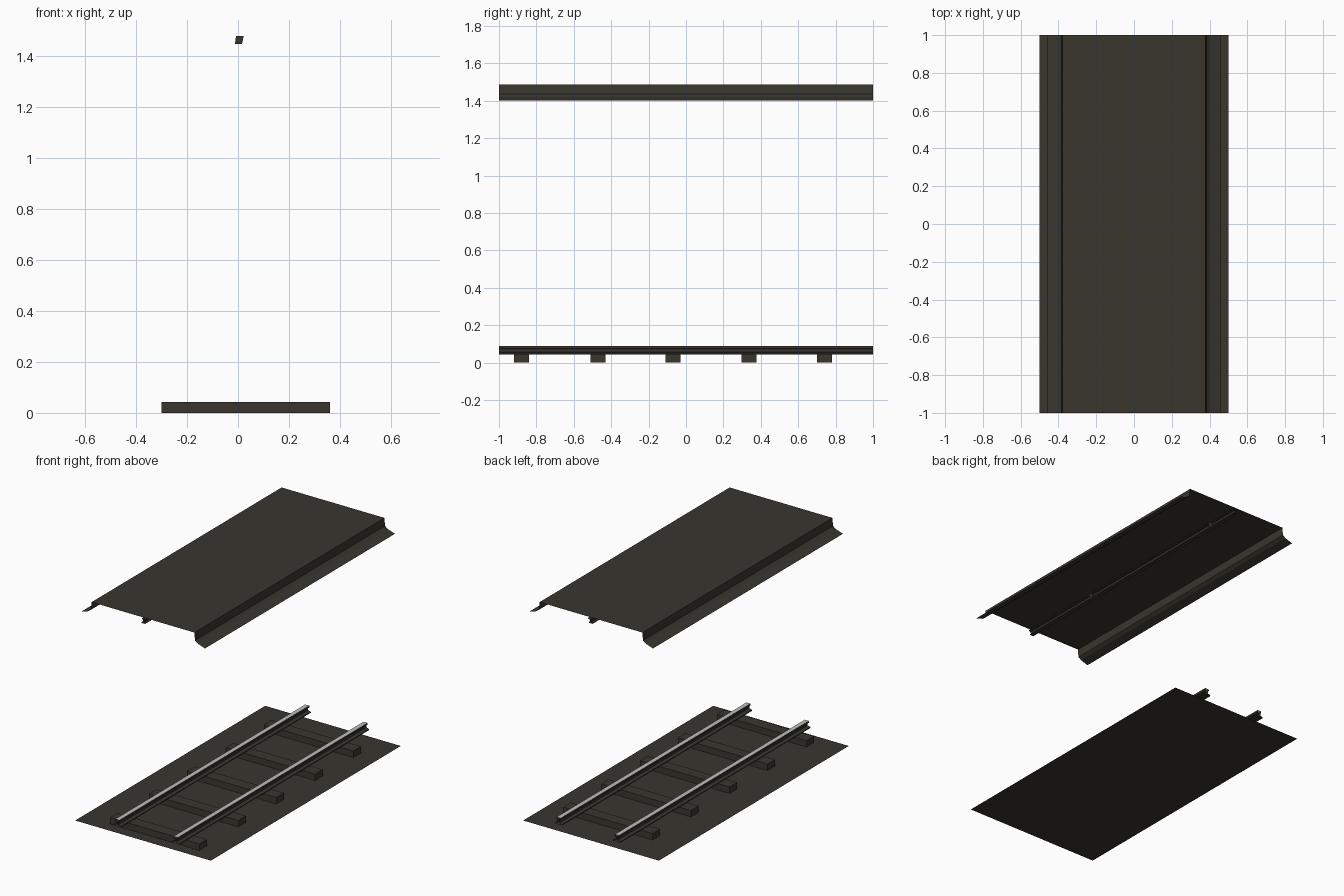
import bpy, bmesh

if "Cube" in bpy.data.objects:
    bpy.data.objects.remove(bpy.data.objects["Cube"])


def material(name, rgb):
    m = bpy.data.materials.new(name)
    m.diffuse_color = (*rgb, 1)
    m.use_nodes = True
    m.node_tree.nodes["Principled BSDF"].inputs["Base Color"].default_value = m.diffuse_color
    return m


DARK = material("dark_grime", (0.040, 0.037, 0.027))
STEEL = material("worn_steel", (0.52, 0.52, 0.52))


def finish(name, bm, mats=(DARK,)):
    me = bpy.data.meshes.new(name)
    bm.to_mesh(me)
    bm.free()
    for m in mats:
        me.materials.append(m)
    ob = bpy.data.objects.new(name, me)
    bpy.context.collection.objects.link(ob)
    return ob


def extrude_y(bm, pts, y0=-1, y1=1, closed=False, caps=False):
    """Sweep an (x, z) profile along y as a thin sheet."""
    a = [bm.verts.new((x, y0, z)) for x, z in pts]
    b = [bm.verts.new((x, y1, z)) for x, z in pts]
    n = len(pts)
    for i in range(n if closed else n - 1):
        j = (i + 1) % n
        bm.faces.new((a[i], b[i], b[j], a[j]))
    if caps:
        bm.faces.new(a[::-1])
        bm.faces.new(b)


# ground sheet
bm = bmesh.new()
extrude_y(bm, [(-0.5, 0), (0.5, 0)])
bmesh.ops.reverse_faces(bm, faces=[f for f in bm.faces if f.normal.z < 0])
bm.normal_update()
if bm.faces[:][0].normal.z < 0:
    bmesh.ops.reverse_faces(bm, faces=bm.faces[:])
finish("ground", bm)

# sleepers: blocks open underneath
for i, y in enumerate((-0.88, -0.47, -0.07, 0.338, 0.74)):
    bm = bmesh.new()
    extrude_y(bm, [(-0.30, 0), (-0.30, 0.043), (0.36, 0.043), (0.36, 0)],
              y - 0.04, y + 0.04, caps=True)
    bmesh.ops.recalc_face_normals(bm, faces=bm.faces[:])
    finish(f"sleeper_{i + 1}", bm)

# rails: I section with a polished running surface
half = [(0.027, 0.044), (0.027, 0.050), (0.007, 0.056), (0.007, 0.072),
        (0.015, 0.076), (0.015, 0.088)]
for name, cx in (("left_rail", -0.19), ("right_rail", 0.24)):
    bm = bmesh.new()
    pts = [(cx + x, z) for x, z in half] + [(cx - x, z) for x, z in half[::-1]]
    extrude_y(bm, pts, closed=True)
    bmesh.ops.recalc_face_normals(bm, faces=bm.faces[:])
    bm.normal_update()
    for f in bm.faces:
        if all(v.co.z > 0.085 for v in f.verts):
            f.material_index = 1
            if f.normal.z < 0:
                bmesh.ops.reverse_faces(bm, faces=bm.faces[:])
    finish(name, bm, (DARK, STEEL))

# ceiling panel: hat section with flared side flanges
side = [(0.457, 1.402), (0.403, 1.42), (0.383, 1.435), (0.379, 1.487)]
bm = bmesh.new()
extrude_y(bm, [(-x, z) for x, z in side] + side[::-1])
bm.normal_update()
top = max(bm.faces, key=lambda f: f.calc_center_median().z)
if top.normal.z < 0:
    bmesh.ops.reverse_faces(bm, faces=bm.faces[:])
finish("ceiling", bm)

# overhead conductor: bent strip under the ceiling
bm = bmesh.new()
extrude_y(bm, [(-0.008, 1.478), (0.022, 1.478), (0.020, 1.472), (0.009, 1.470),
               (0.007, 1.456), (0.016, 1.453), (0.015, 1.447), (-0.012, 1.447),
               (-0.011, 1.453), (0.0, 1.456), (0.002, 1.470), (-0.008, 1.472)],
          closed=True)
bmesh.ops.recalc_face_normals(bm, faces=bm.faces[:])
finish("conductor", bm)

# clamps holding the conductor
for i, y in enumerate((-0.4, 0.77)):
    bm = bmesh.new()
    extrude_y(bm, [(-0.008, 1.478), (0.022, 1.478), (0.016, 1.447), (-0.012, 1.447)],
              y - 0.012, y + 0.012, closed=True, caps=True)
    bmesh.ops.recalc_face_normals(bm, faces=bm.faces[:])
    finish(f"clamp_{i + 1}", bm)
